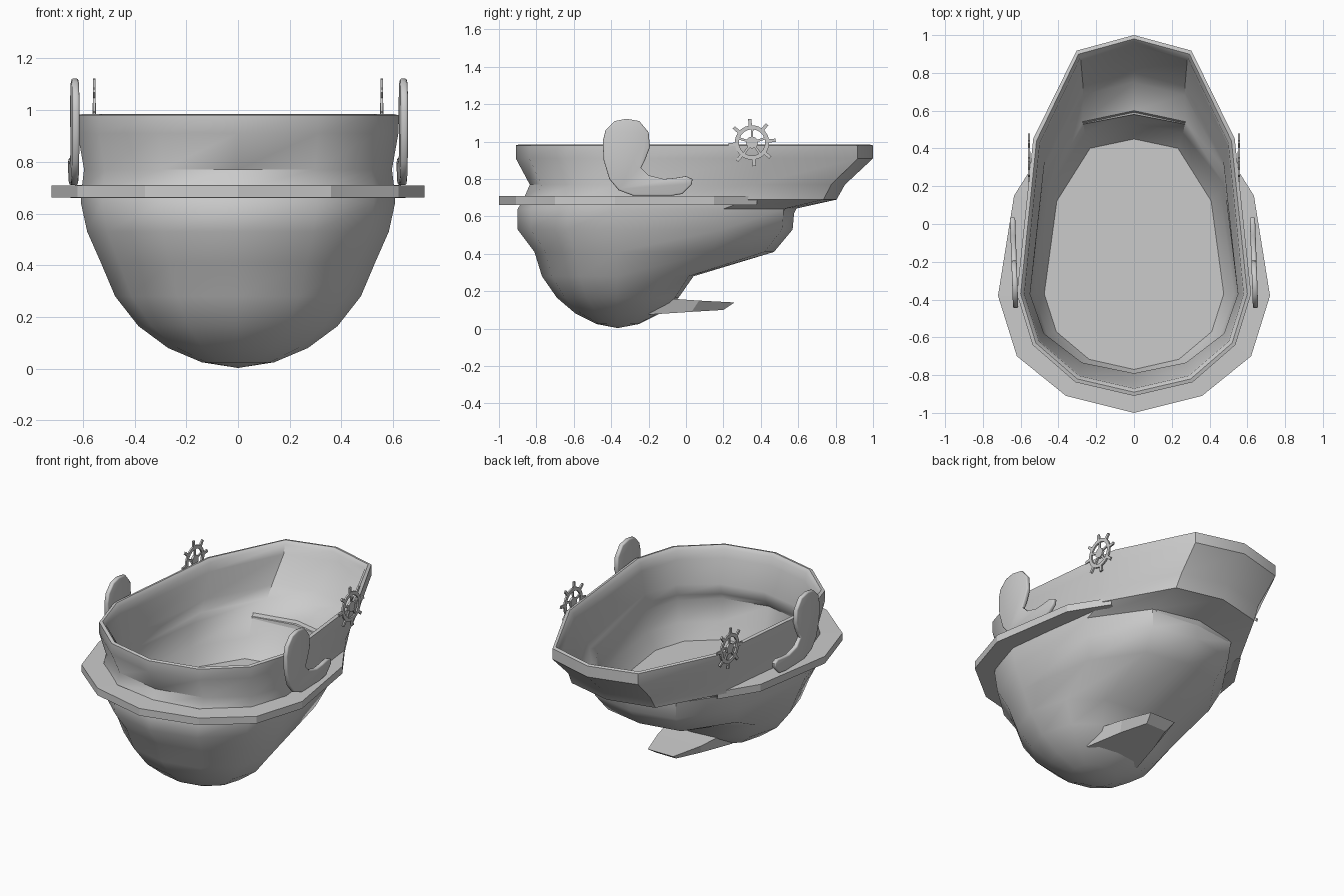
import bpy, bmesh
from math import sin, cos, pi, radians
from mathutils import Matrix

if "Cube" in bpy.data.objects:
    bpy.data.objects.remove(bpy.data.objects["Cube"])

M = -0.37  # y of the widest station


def finish(name, bm, angle=None):
    bmesh.ops.recalc_face_normals(bm, faces=bm.faces[:])
    me = bpy.data.meshes.new(name)
    bm.to_mesh(me)
    bm.free()
    ob = bpy.data.objects.new(name, me)
    bpy.context.collection.objects.link(ob)
    if angle:
        bpy.ops.object.select_all(action='DESELECT')
        ob.select_set(True)
        bpy.context.view_layer.objects.active = ob
        bpy.ops.object.shade_smooth_by_angle(angle=radians(angle))
    return ob


def ring(z, w, f, b):
    """12-sided egg outline: half width w, front y f, back y b."""
    half = [(0, b), (.49 * w, M + (b - M) * .94), (.86 * w, M + (b - M) * .6), (w, M),
            (.866 * w, M - (M - f) * .5), (.5 * w, M - (M - f) * .866), (0, f)]
    return [(x, y, z) for x, y in half + [(-x, y) for x, y in half[5:0:-1]]]


def loft(bm, rings, closed=True):
    vs = [[bm.verts.new(p) for p in r] for r in rings]
    n = len(vs[0])
    for a, b in zip(vs, vs[1:]):
        for i in range(n if closed else n - 1):
            j = (i + 1) % n
            bm.faces.new((a[i], a[j], b[j], b[i]))
    return vs


# hull: floor, inner wall, rim, outer wall, rounded bottom
levels = [(.43, .475, -.77, .45), (.53, .53, -.80, .535), (.66, .555, -.84, .60),
          (.70, .55, -.81, .75), (.77, .55, -.79, .80), (.91, .575, -.865, .945),
          (.965, .58, -.87, .96), (.985, .60, -.89, .98), (.98, .62, -.91, 1.0),
          (.91, .62, -.91, 1.0), (.77, .595, -.835, .85), (.69, .605, -.87, .805),
          (.64, .607, -.90, .58), (.53, .583, -.90, .57), (.41, .53, -.81, .47),
          (.28, .475, -.77, .04), (.165, .385, -.69, -.04), (.08, .27, -.59, -.14),
          (.025, .14, -.48, -.25)]
bm = bmesh.new()
vs = loft(bm, [ring(*l) for l in levels])
bm.faces.new(vs[0])
pole = bm.verts.new((0, -.365, .003))
for i in range(12):
    bm.faces.new((vs[-1][i], vs[-1][(i + 1) % 12], pole))
finish("basket_hull", bm, 42)

# flange: flat band round the front and sides, tapering into the hull
outer = [(.49, .38), (.635, .15), (.72, -.38), (.62, -.70), (.36, -.91), (0, -1.0)]
inner = [(.47, .37), (.505, .13), (.58, -.38), (.50, -.62), (.29, -.81), (0, -.86)]
outer, inner = [h + [(-x, y) for x, y in h[-2::-1]] for h in (outer, inner)]
bm = bmesh.new()
loft(bm, [[(x, y, z) for x, y in o] for o, z in
          ((inner, .71), (outer, .708), (outer, .662), (inner, .66))], closed=False)
finish("flange_band", bm)

# tail fin: wedge plate below the back
bm = bmesh.new()
sections = [[(s * w, y, z) for s, w, y, z in
             ((-1, wt, yt, zt), (1, wt, yt, zt), (1, wb, yb, zb), (-1, wb, yb, zb))]
            for wt, yt, zt, wb, yb, zb in
            ((.19, -.15, .165, .19, -.20, .075), (.15, .07, .15, .13, .03, .09),
             (.09, .26, .14, .07, .20, .10))]
vs = loft(bm, sections)
bm.faces.new(vs[0])
bm.faces.new(vs[-1])
finish("tail_fin", bm)


def plate(name, polys, x, thick, bevel=0, turn=0, shade=None):
    """Extruded y-z polygons centred on the plane at x."""
    bm = bmesh.new()
    faces = [bm.faces.new([bm.verts.new((x - thick / 2, y, z)) for y, z in p]) for p in polys]
    bmesh.ops.remove_doubles(bm, verts=bm.verts[:], dist=1e-5)
    ext = bmesh.ops.extrude_face_region(bm, geom=bm.faces[:], use_keep_orig=True)
    bmesh.ops.translate(bm, vec=(thick, 0, 0),
                        verts=[g for g in ext['geom'] if isinstance(g, bmesh.types.BMVert)])
    if turn:
        bmesh.ops.rotate(bm, cent=(x, -.2, .9), verts=bm.verts[:],
                         matrix=Matrix.Rotation(turn, 3, 'Z'))
    if bevel:
        bmesh.ops.recalc_face_normals(bm, faces=bm.faces[:])
        rim = [e for e in bm.edges if any(len(f.verts) > 4 for f in e.link_faces)]
        bmesh.ops.bevel(bm, geom=rim, offset=bevel, segments=2, profile=.5, affect='EDGES')
    return finish(name, bm, shade)


# curled horns on both sides
horn = [(-.445, 1.0), (-.43, 1.06), (-.38, 1.11), (-.32, 1.122), (-.25, 1.11), (-.2, 1.05),
        (-.193, .97), (-.22, .9), (-.24, .86), (-.2, .82), (-.12, .8), (-.06, .805),
        (0, .815), (.035, .80), (.03, .77), (-.02, .72), (-.08, .71), (-.28, .71),
        (-.36, .74), (-.41, .8), (-.44, .9)]
for side, s in (("left", -1), ("right", 1)):
    plate("horn_" + side, [horn], s * .635, .028, bevel=.008, turn=radians(2), shade=50)

# toothed wheels: rim, teeth, spokes and hub
CY, CZ = .353, .995


def polar(r, a):
    return (CY + r * cos(a), CZ + r * sin(a))


step = 2 * pi / 32
rim, teeth = [], []
for i in range(32):
    a, b = i * step, (i + 1) * step
    rim.append([polar(.07, a), polar(.092, a), polar(.092, b), polar(.07, b)])
    if i % 4 == 0:
        teeth.append([polar(.092, a), polar(.127, a + .03), polar(.127, b - .03), polar(.092, b)])
spokes = [[polar(.02, k - .3), polar(.075, k - .09), polar(.075, k + .09), polar(.02, k + .3)]
          for k in (pi / 10 + i * 2 * pi / 5 for i in range(5))]
hub = [[polar(.032, i * pi / 6) for i in range(12)]]
for side, s in (("left", -1), ("right", 1)):
    plate("wheel_" + side, rim + teeth, s * .555, .01)
    plate("wheel_spokes_" + side, spokes, s * .555, .008)
    plate("wheel_hub_" + side, hub, s * .555, .014)
